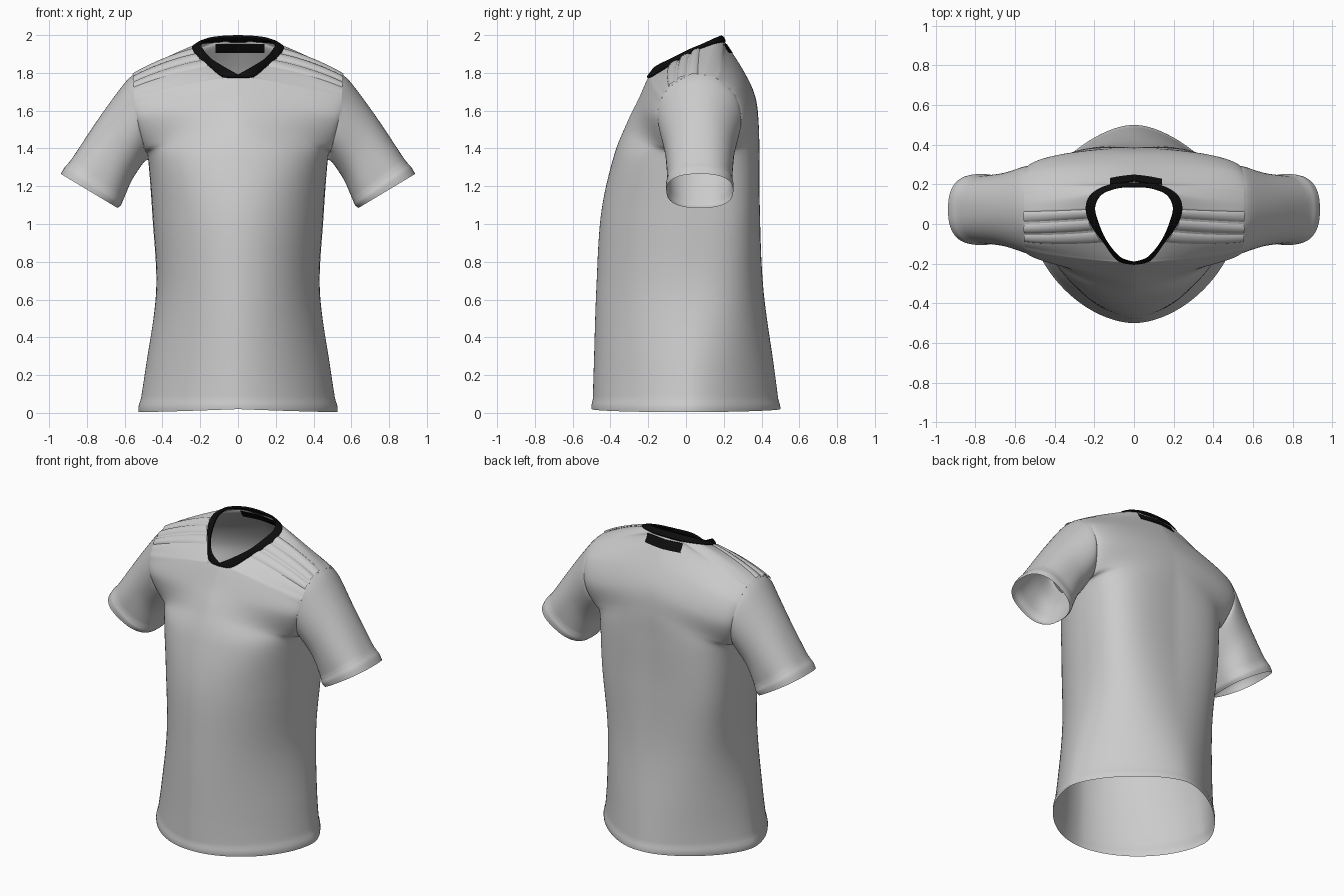
import bpy, math
from mathutils import Vector as V
from mathutils.bvhtree import BVHTree

if "Cube" in bpy.data.objects:
    bpy.data.objects.remove(bpy.data.objects["Cube"])

black = bpy.data.materials.new("black_trim")
black.diffuse_color = (0.004, 0.004, 0.004, 1)
black.use_nodes = True
black.node_tree.nodes["Principled BSDF"].inputs["Base Color"].default_value = black.diffuse_color


def spline(pts, t):
    """Catmull-Rom through pts, t runs 0..len-1."""
    n = len(pts)
    i = min(int(t), n - 2)
    f = t - i
    a, b, c, d = (pts[max(0, min(n - 1, k))] for k in (i - 1, i, i + 1, i + 2))
    return 0.5 * (2 * b + (c - a) * f + (2 * a - 5 * b + 4 * c - d) * f**2 + (3 * b - a - 3 * c + d) * f**3)


def add_grids(name, grids, mat=None, mirror=True, loop=False, angle=40):
    """One object from grids of points (list of rows), welded and mirrored."""
    verts, faces = [], []
    for g, flip in grids:
        o, w = len(verts), len(g[0])
        verts += [p for row in g for p in row]
        for r in range(len(g) - 1):
            for c in range(w if loop else w - 1):
                d = (c + 1) % w
                q = [o + r * w + c, o + r * w + d, o + (r + 1) * w + d, o + (r + 1) * w + c]
                faces.append(q[::-1] if flip else q)
    me = bpy.data.meshes.new(name)
    me.from_pydata(verts, [], faces)
    ob = bpy.data.objects.new(name, me)
    bpy.context.collection.objects.link(ob)
    w = ob.modifiers.new("weld", 'WELD')
    w.merge_threshold = 0.002
    if mirror:
        m = ob.modifiers.new("mirror", 'MIRROR')
        m.merge_threshold = 0.003
    if mat:
        me.materials.append(mat)
    bpy.ops.object.select_all(action='DESELECT')
    ob.select_set(True)
    bpy.context.view_layer.objects.active = ob
    bpy.ops.object.shade_smooth_by_angle(angle=math.radians(angle))
    return ob


def arm(deg, side):
    """Armhole seam: 0 = armpit, 180 = shoulder; side -1 front, +1 back."""
    a = math.radians(deg)
    return V((.515 - .04 * math.cos(a) + .02 * math.sin(a)**2,
              .07 + side * .22 * math.sin(a), 1.565 - .225 * math.cos(a)))


# Body panels: each rung runs from the centre line / neck to the side seam / armhole
side_seam = [V((.525, .03, .005)), V((.487, .03, .25)), V((.432, .05, .65)), V((.45, .07, 1.03))]
# (inner point, corner pull point, fullness, armhole angle)
front_rows = [
    ((0, -.495, .02), (.5, -.48, 0), .5, None),
    ((0, -.488, .25), (.46, -.47, .25), .5, None),
    ((0, -.475, .65), (.42, -.46, .65), .53, None),
    ((0, -.45, 1.05), (.44, -.44, 1.05), .56, None),
    ((0, -.385, 1.35), (.48, -.38, 1.33), .6, 0),
    ((0, -.315, 1.53), (.48, -.32, 1.47), .4, 43),
    ((0, -.252, 1.66), (.46, -.255, 1.59), .43, 86),
    ((0, -.20, 1.775), (.40, -.20, 1.70), .5, 112),
    ((.08, -.18, 1.78), (.38, -.165, 1.745), .5, 123),
    ((.15, -.09, 1.835), (.37, -.115, 1.805), .52, 134),
    ((.215, 0, 1.89), (.40, -.015, 1.858), .55, 156),
    ((.238, .08, 1.93), (.42, .07, 1.88), .55, 180)]
back_rows = [
    ((0, .495, .02), (.5, .5, 0), .4, None),
    ((0, .465, .25), (.48, .46, .25), .48, None),
    ((0, .41, .65), (.46, .42, .65), .64, None),
    ((0, .388, 1.05), (.48, .42, 1.05), .72, None),
    ((0, .385, 1.35), (.49, .42, 1.34), .72, 0),
    ((0, .383, 1.54), (.49, .41, 1.47), .54, 43),
    ((0, .365, 1.68), (.48, .39, 1.60), .53, 86),
    ((0, .305, 1.81), (.44, .33, 1.74), .54, 121),
    ((0, .205, 1.965), (.38, .24, 1.85), .5, 150),
    ((.12, .195, 1.965), (.38, .19, 1.875), .5, 160),
    ((.21, .15, 1.955), (.40, .12, 1.885), .52, 170),
    ((.238, .08, 1.93), (.42, .07, 1.88), .55, 180)]


def make_surface(rows, side):
    ctrl = []
    for i, (p, k, f, a) in enumerate(rows):
        p, k = V(p), V(k)
        q = side_seam[i] if a is None else arm(a, side)
        ctrl.append((p, p.lerp(k, f), q.lerp(k, f), q))
    cols = list(zip(*ctrl))

    def surf(v, u):
        a, b, c, d = (spline(col, v) for col in cols)
        p = a * (1 - u)**3 + 3 * b * u * (1 - u)**2 + 3 * c * u * u * (1 - u) + d * u**3
        if p.z < .07:  # padded hem
            s = 1 + .012 * math.sin(math.pi * max(0, p.z) / .07)
            p = V((p.x * s, p.y * s, p.z))
        return p
    return surf


front, back = make_surface(front_rows, -1), make_surface(back_rows, 1)
NV, NU = 132, 28
grid = lambda s: [[s(i * 11 / NV, j / NU) for j in range(NU + 1)] for i in range(NV + 1)]
body = add_grids("shirt_body", [(grid(front), False), (grid(back), True)])


def armhole(deg):
    """Point on the body's own armhole edge, so the sleeve meets it exactly."""
    rows, surf = (back_rows, back) if deg <= 180 else (front_rows, front)
    a = min(deg, 360 - deg)
    for i in range(4, 11):
        lo, hi = rows[i][3], rows[i + 1][3]
        if lo <= a <= hi:
            return surf(i + (a - lo) / (hi - lo), 1)


# Sleeves: rings given by top (x, z), bottom (x, z), half depth and squareness
rings = [(.605, 1.74, .50, 1.325, .217, 1), (.73, 1.57, .56, 1.235, .186, .95),
         (.86, 1.375, .598, 1.15, .173, .85), (.893, 1.328, .61, 1.122, .173, .8),
         (.918, 1.30, .62, 1.10, .179, .8), (.938, 1.265, .638, 1.085, .176, .8)]
N = 60
loops = [[armhole(360 * k / N) for k in range(N)]]
for tx, tz, bx, bz, w, e in rings:
    loop = []
    for k in range(N):
        a = 2 * math.pi * k / N
        c, s = -math.cos(a), math.sin(a)
        c, s = math.copysign(abs(c)**e, c), math.copysign(abs(s)**e, s)
        loop.append(V(((tx + bx) / 2 + c * (tx - bx) / 2, .073 + w * s, (tz + bz) / 2 + c * (tz - bz) / 2)))
    loops.append(loop)
sleeve = [[spline([l[k] for l in loops], i / 6) for k in range(N)] for i in range(37)]
add_grids("sleeves", [(sleeve, False)], loop=True)

# Collar band: outer seam loop and inner edge loop, right half front to back
outer = [(0, -.2, 1.775), (.08, -.18, 1.78), (.15, -.09, 1.835), (.215, 0, 1.89),
         (.238, .08, 1.93), (.21, .15, 1.955), (.12, .195, 1.965), (0, .205, 1.965)]
inner = [(0, -.19, 1.79), (.07, -.165, 1.83), (.14, -.08, 1.875), (.183, .02, 1.925),
         (.195, .09, 1.955), (.16, .15, 1.983), (.08, .18, 1.995), (0, .185, 1.998)]
outer, inner = [V(p) for p in outer], [V(p) for p in inner]
band = []
for i in range(57):
    o, n = spline(outer, i / 8), spline(inner, i / 8)
    out = V((o.x, o.y - .05, .12)).normalized() * .01
    under = V((0, 0, -.01))
    band.append([o + under * .5, o + out * .7, o.lerp(n, .5) + out, n + out * .3, n + under, o + under * .5])
add_grids("collar", [(band, True)], black)

# Three raised bands over each shoulder, following the body surface
strips = []
for s in range(3):
    v0 = 9.0 + s * .66
    rows = []
    for j in range(31):
        u = .02 + .97 * j / 30
        row = []
        for k in range(9):
            v = v0 + .56 * k / 8
            p = front(v, u)
            n = (front(v, u + .01) - p).cross(front(min(v + .01, 11), u) - front(min(v + .01, 11) - .02, u)).normalized()
            if n.z < 0:
                n = -n
            row.append(p + n * (.002 + .009 * math.sin(math.pi * k / 8)**.7))
        rows.append(row)
    strips.append((rows, True))
add_grids("shoulder_bands", strips)

# Plain neck patch wrapped on the upper back, showing on both sides
tree = BVHTree.FromPolygons([v.co for v in body.data.vertices], [p.vertices[:] for p in body.data.polygons])
patch = []
for i in range(15):
    x = -.12 + .26 * i / 14
    ys = [(z, tree.ray_cast(V((abs(x) + 1e-4, 1, z)), V((0, -1, 0)))[0].y) for z in (1.904, 1.928, 1.952)]
    ring = [V((x, y + .004, z)) for z, y in ys] + [V((x, y - .004, z)) for z, y in ys[::-1]]
    patch.append(ring)
add_grids("neck_patch", [(patch, False)], black, mirror=False, loop=True)
